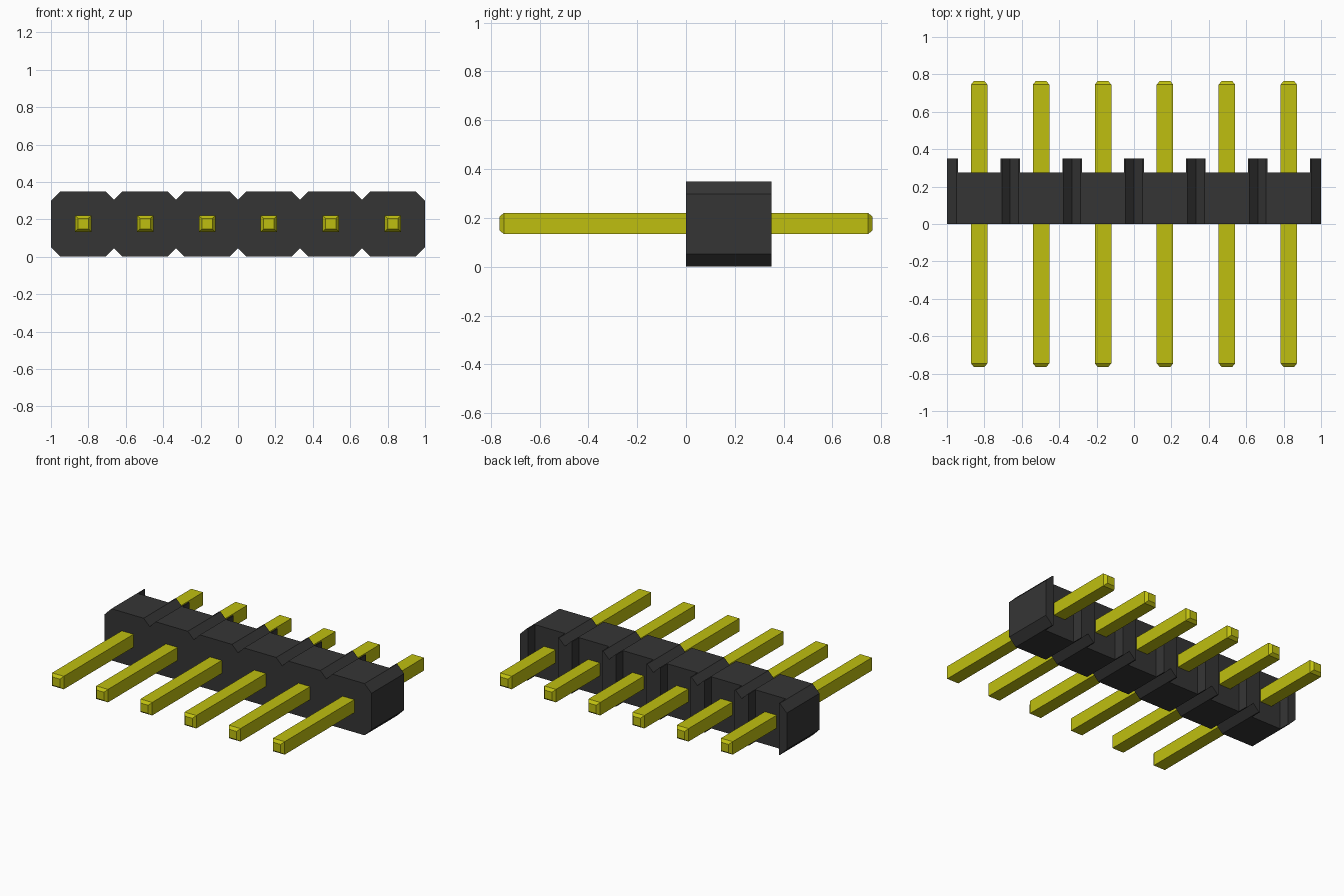
import bpy, bmesh

cube = bpy.data.objects.get("Cube")
if cube:
    bpy.data.objects.remove(cube, do_unlink=True)

COUNT, PITCH = 6, 0.331
HEIGHT, DEPTH, RECESS_Y = 0.35, 0.35, 0.275
CHAMFER = 0.052
OVERLAP = 1 - PITCH * COUNT / 2          # how far the end cells pass the pitch line
CENTRES = [(i - (COUNT - 1) / 2) * PITCH for i in range(COUNT)]


def material(name, rgb, rough):
    m = bpy.data.materials.new(name)
    m.use_nodes = True
    m.diffuse_color = (*rgb, 1)
    bsdf = m.node_tree.nodes["Principled BSDF"]
    bsdf.inputs["Base Color"].default_value = (*rgb, 1)
    bsdf.inputs["Roughness"].default_value = rough
    return m


def make_object(name, bm, mat=None):
    bmesh.ops.recalc_face_normals(bm, faces=bm.faces)
    mesh = bpy.data.meshes.new(name)
    bm.to_mesh(mesh)
    bm.free()
    ob = bpy.data.objects.new(name, mesh)
    bpy.context.collection.objects.link(ob)
    if mat:
        mesh.materials.append(mat)
    return ob


def loft(bm, rings):
    """Skin a list of vertex rings and cap both ends."""
    rings = [[bm.verts.new(p) for p in ring] for ring in rings]
    n = len(rings[0])
    for a, b in zip(rings, rings[1:]):
        for i in range(n):
            j = (i + 1) % n
            bm.faces.new((a[i], a[j], b[j], b[i]))
    bm.faces.new(rings[0])
    bm.faces.new(rings[-1])


def rect(cx, cz, hx, hz, y):
    return [(cx + sx * hx, y, cz + sz * hz)
            for sx, sz in ((-1, -1), (1, -1), (1, 1), (-1, 1))]


black = material("black plastic", (0.036, 0.036, 0.036), 0.6)
gold = material("yellow metal", (0.52, 0.52, 0.005), 0.5)

# Housing outline: chamfered ends, V notches between the cells
half_flat = PITCH / 2 + OVERLAP - CHAMFER
notch_z = HEIGHT - CHAMFER + OVERLAP
top = [(-1, HEIGHT - CHAMFER)]
for i, x in enumerate(CENTRES):
    top += [(x - half_flat, HEIGHT), (x + half_flat, HEIGHT)]
    if i < COUNT - 1:
        top.append((x + PITCH / 2, notch_z))
top.append((1, HEIGHT - CHAMFER))
outline = top + [(x, HEIGHT - z) for x, z in reversed(top)]

bm = bmesh.new()
loft(bm, [[(x, y, z) for x, z in outline] for y in (0, DEPTH)])
housing = make_object("housing", bm, black)

# Vertical channels in the back of each cell
bm = bmesh.new()
for x in CENTRES:
    loft(bm, [rect(x, HEIGHT / 2, 0.113, 0.3, y) for y in (RECESS_Y, DEPTH + 0.1)])
cutter = make_object("channel_cutter", bm)
cutter.hide_render = True

cut = housing.modifiers.new("channels", "BOOLEAN")
cut.operation, cut.solver, cut.object = "DIFFERENCE", "EXACT", cutter
bpy.context.view_layer.objects.active = housing
bpy.ops.object.modifier_apply(modifier=cut.name)
bpy.data.objects.remove(cutter, do_unlink=True)

# Square pins with tapered tips
for number, x in enumerate(CENTRES, 1):
    bm = bmesh.new()
    loft(bm, [rect(x, 0.177, h, h, y) for y, h in
              ((-0.765, 0.028), (-0.745, 0.044), (0.745, 0.044), (0.765, 0.028))])
    make_object(f"pin_{number}", bm, gold)
